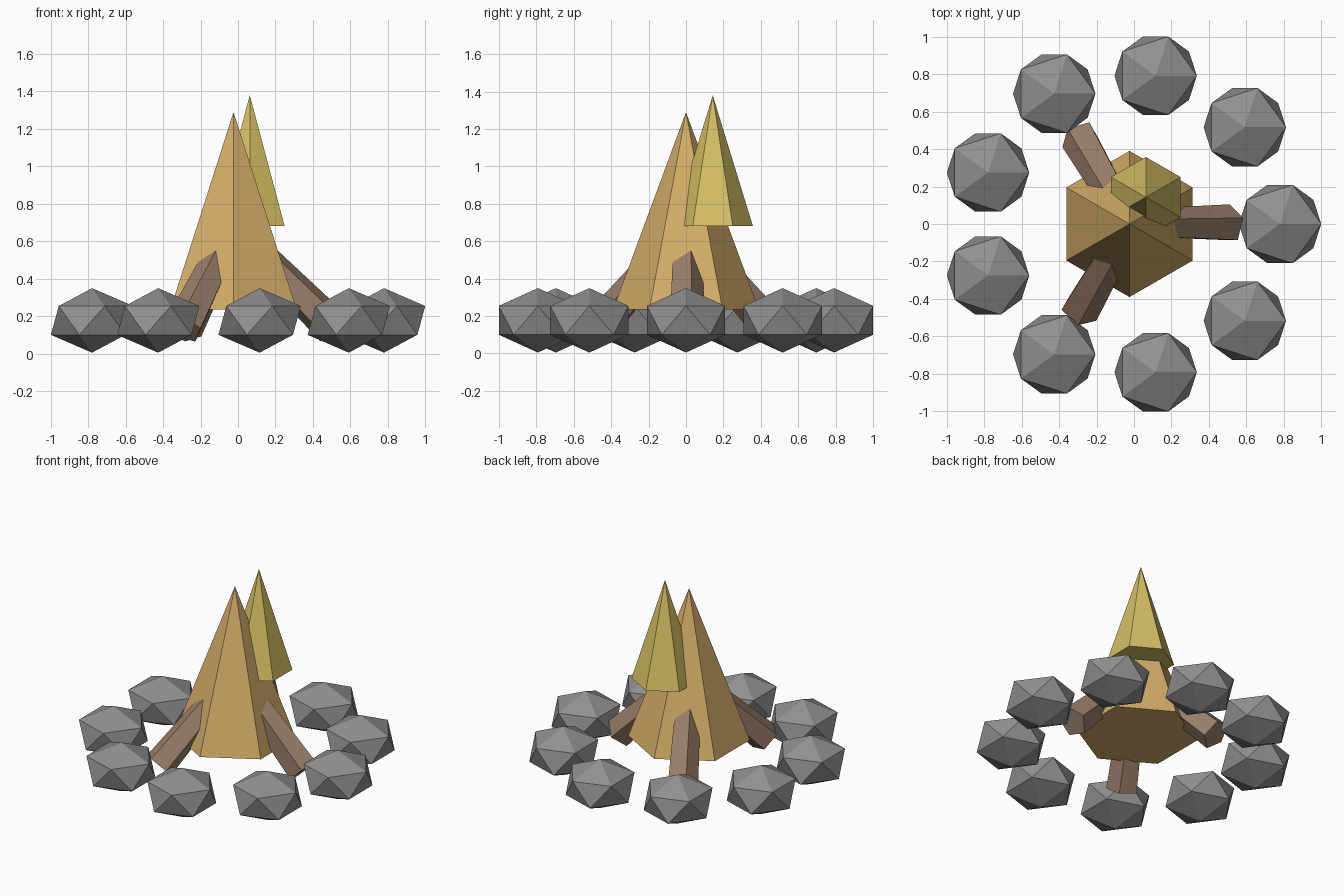
import bpy, bmesh, math
from mathutils import Matrix, Vector

if "Cube" in bpy.data.objects:
    bpy.data.objects.remove(bpy.data.objects["Cube"])

CX = -0.024  # centre of the ring


def material(name, rgb):
    m = bpy.data.materials.new(name)
    m.diffuse_color = (*rgb, 1)
    m.use_nodes = True
    m.node_tree.nodes["Principled BSDF"].inputs["Base Color"].default_value = m.diffuse_color
    return m


canvas = material("tan_flame", (0.66, 0.42, 0.14))
yellow = material("yellow_flame", (0.66, 0.52, 0.13))
wood = material("brown_wood", (0.32, 0.21, 0.145))
stone = material("grey_stone", (0.28, 0.28, 0.28))


def add(name, bm, mat, location, matrix=Matrix()):
    bm.transform(matrix)
    bmesh.ops.recalc_face_normals(bm, faces=bm.faces)
    mesh = bpy.data.meshes.new(name)
    bm.to_mesh(mesh)
    bm.free()
    mesh.materials.append(mat)
    ob = bpy.data.objects.new(name, mesh)
    ob.location = location
    bpy.context.collection.objects.link(ob)
    return ob


def cone(sides, r1, r2, depth):
    bm = bmesh.new()
    bmesh.ops.create_cone(bm, cap_ends=True, segments=sides,
                          radius1=r1, radius2=r2, depth=depth)
    bmesh.ops.remove_doubles(bm, verts=bm.verts, dist=1e-5)
    return bm


# Six-sided flames
add("large_flame", cone(6, 0.39, 0, 1.055), canvas, (CX, 0, 0.235 + 1.055 / 2))
add("small_flame", cone(6, 0.215, 0, 0.70), yellow, (0.063, 0.143, 0.68 + 0.35))

# Five-sided logs leaning inwards
LENGTH = 0.7
tilt = Matrix.Rotation(-math.pi / 4, 4, 'Y')
for i in range(3):
    turn = Matrix.Rotation(i * math.tau / 3, 4, 'Z')
    half = LENGTH / 2 * math.sqrt(0.5)
    centre = turn @ Vector((0.535 - half, 0, 0.135 + half))
    add(f"log_{i + 1}", cone(5, 0.105, 0.08, LENGTH), wood,
        centre + Vector((CX, 0, 0)), turn @ tilt)

# Ring of flattened stones
for i in range(9):
    a = i * math.tau / 9
    bm = bmesh.new()
    bmesh.ops.create_icosphere(bm, subdivisions=1, radius=0.246)
    add(f"stone_{i + 1}", bm, stone,
        (CX + 0.804 * math.cos(a), 0.804 * math.sin(a), 0.177),
        Matrix.Diagonal((1, 1, 0.7, 1)))
